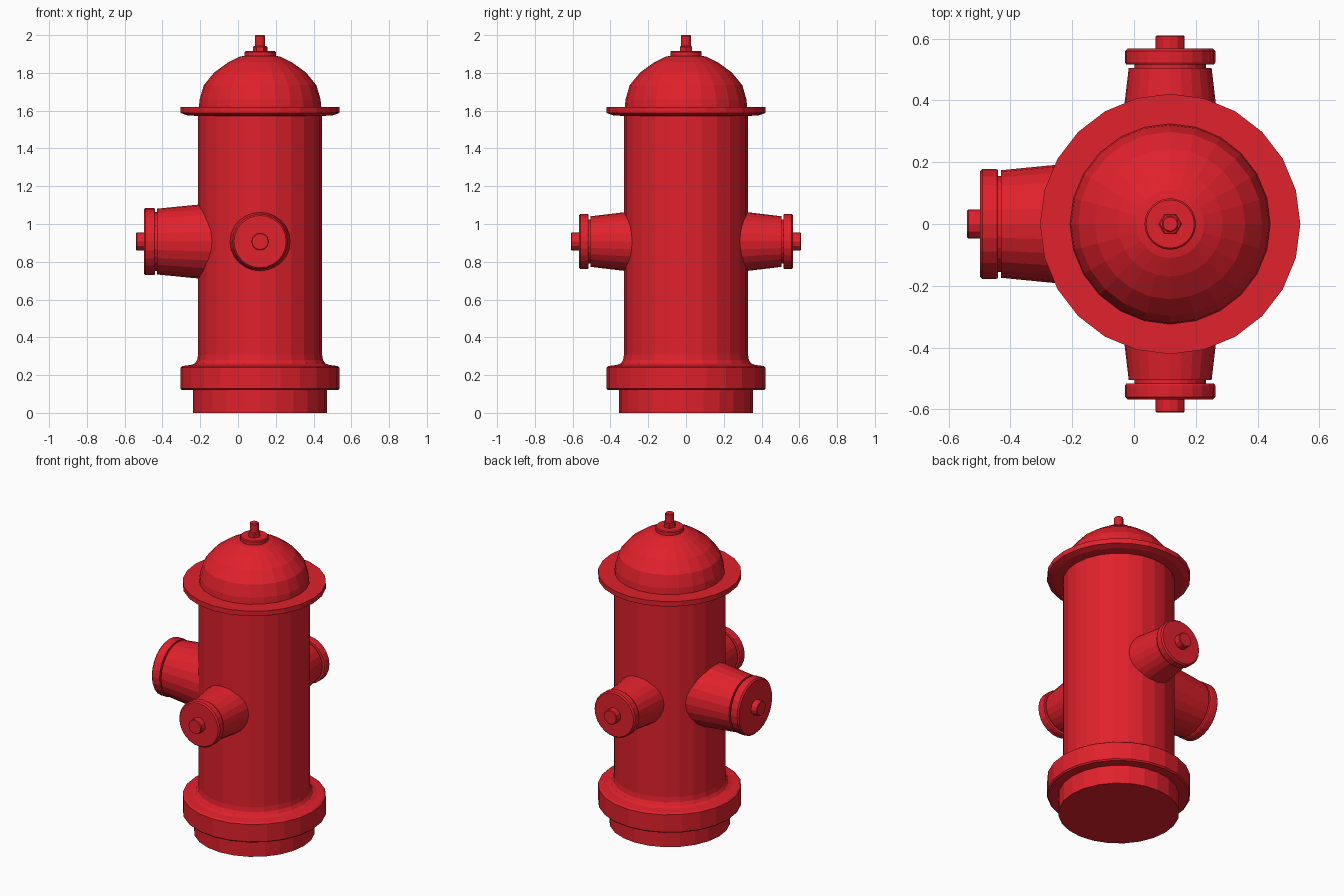
import bpy, bmesh
from math import cos, sin, pi
from mathutils import Matrix, Vector

if "Cube" in bpy.data.objects:
    bpy.data.objects.remove(bpy.data.objects["Cube"])

AXIS_X = 0.117      # centre line of the barrel
OUTLET_Z = 0.907    # height of the outlets

red = bpy.data.materials.new("red_paint")
red.diffuse_color = (0.75, 0.015, 0.025, 1)
red.use_nodes = True
red.node_tree.nodes["Principled BSDF"].inputs["Base Color"].default_value = red.diffuse_color


def lathe(name, profile, sides=24, matrix=Matrix.Identity(4)):
    """Closed solid of revolution around z from (radius, height) points."""
    bm = bmesh.new()
    rings = []
    for r, h in profile:
        rings.append([bm.verts.new((r * cos(2 * pi * i / sides),
                                    r * sin(2 * pi * i / sides), h))
                      for i in range(sides)])
    for a, b in zip(rings, rings[1:]):
        for i in range(sides):
            j = (i + 1) % sides
            bm.faces.new((a[i], a[j], b[j], b[i]))
    bm.faces.new(rings[0][::-1])
    bm.faces.new(rings[-1])
    bmesh.ops.recalc_face_normals(bm, faces=bm.faces)
    bm.transform(matrix)
    mesh = bpy.data.meshes.new(name)
    bm.to_mesh(mesh)
    bm.free()
    mesh.materials.append(red)
    obj = bpy.data.objects.new(name, mesh)
    bpy.context.collection.objects.link(obj)
    return obj


def outlet(name, direction, cone, cap_r, cap_start, cap_end, bolt_end):
    """Tapered outlet with recessed neck, cap and bolt, pointing along direction."""
    m = (Matrix.Translation((AXIS_X, 0, OUTLET_Z))
         @ Vector(direction).to_track_quat('Z', 'Y').to_matrix().to_4x4())
    neck = cone[-1][1]
    groove = cone[-1][0] - 0.018
    lathe(name + "_nozzle", cone + [(groove, neck), (groove, cap_start + 0.005)],
          24, m)
    lathe(name + "_cap", [(cap_r - 0.004, cap_start), (cap_r, cap_start + 0.006),
                          (cap_r, cap_end - 0.008), (cap_r - 0.008, cap_end)], 24, m)
    lathe(name + "_bolt", [(0.047, cap_end - 0.01), (0.047, bolt_end - 0.004),
                           (0.043, bolt_end)], 12, m)


centre = Matrix.Translation((AXIS_X, 0, 0))

# Foot, base flange, barrel, top flange and dome in one continuous profile
lathe("barrel", [
    (0.355, 0), (0.355, 0.12), (0.413, 0.12), (0.421, 0.128), (0.421, 0.24),
    (0.411, 0.248), (0.365, 0.254), (0.345, 0.262), (0.333, 0.28), (0.328, 0.31),
    (0.328, 1.572), (0.385, 1.575), (0.421, 1.588), (0.421, 1.62),
    (0.324, 1.62), (0.320, 1.66), (0.298, 1.735), (0.243, 1.802),
    (0.170, 1.855), (0.110, 1.885), (0.060, 1.895)], 24, centre)

# Stack of parts on top of the dome
lathe("top_collar", [(0.083, 1.875), (0.083, 1.91), (0.078, 1.915)], 24, centre)
lathe("top_nut", [(0.038, 1.91), (0.038, 1.936), (0.033, 1.942)], 6, centre)
lathe("top_stem", [(0.027, 1.935), (0.027, 1.996), (0.023, 2.0)], 12, centre)

# Two small side outlets and one large outlet
for name, y in (("front_outlet", -1), ("back_outlet", 1)):
    outlet(name, (0, y, 0), [(0.163, 0.26), (0.134, 0.505)],
           0.146, 0.516, 0.567, 0.61)
outlet("large_outlet", (-1, 0, 0), [(0.204, 0.24), (0.174, 0.547)],
       0.178, 0.557, 0.615, 0.657)
